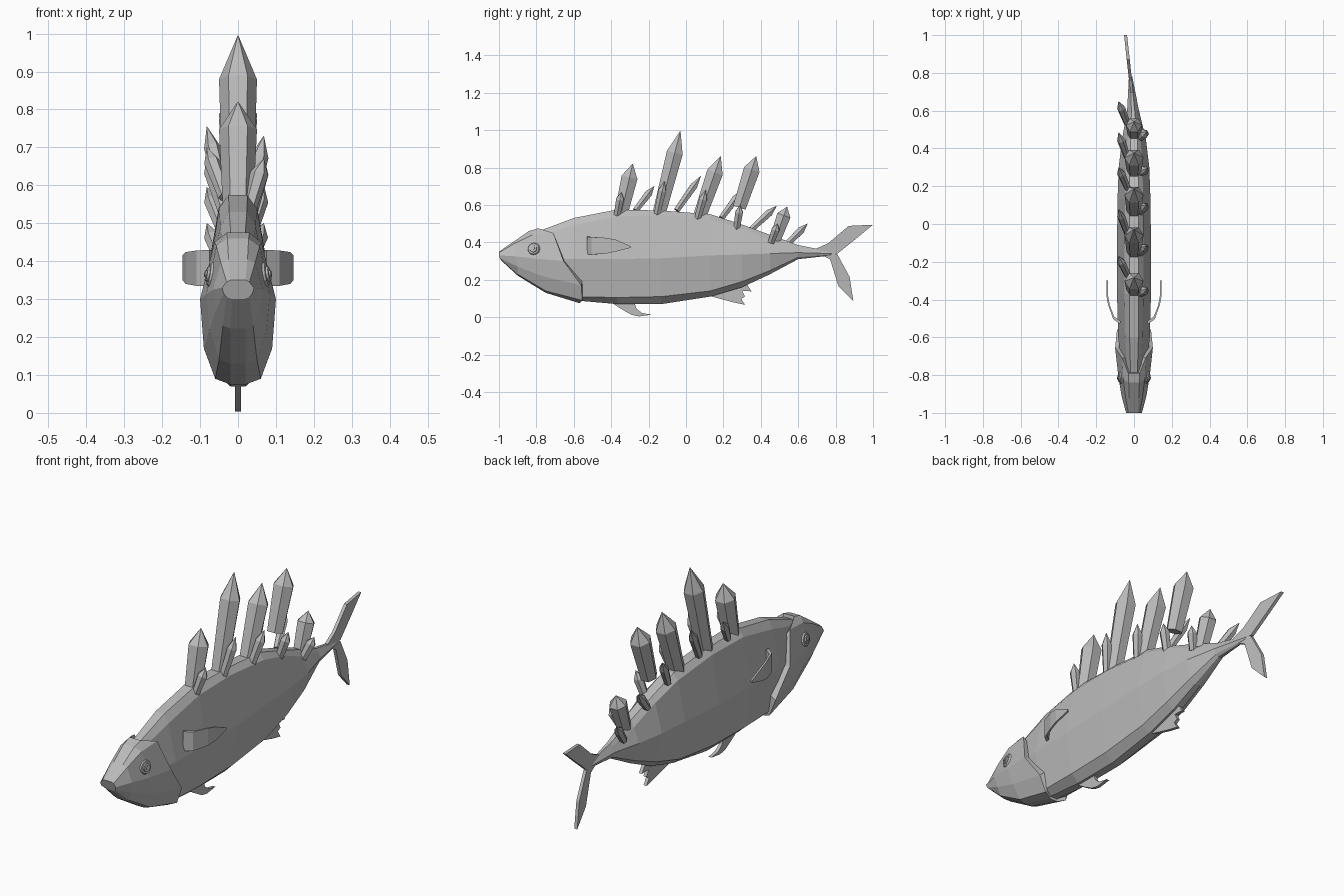
import bpy, bmesh, math
from mathutils import Vector

if "Cube" in bpy.data.objects:
    bpy.data.objects.remove(bpy.data.objects["Cube"])

grey = bpy.data.materials.new("plain_grey")
grey.use_nodes = True
colour = (0.5, 0.5, 0.5, 1)
grey.diffuse_color = colour
grey.node_tree.nodes["Principled BSDF"].inputs["Base Color"].default_value = colour


def finish(name, bm):
    bmesh.ops.recalc_face_normals(bm, faces=bm.faces)
    mesh = bpy.data.meshes.new(name)
    bm.to_mesh(mesh)
    bm.free()
    mesh.materials.append(grey)
    obj = bpy.data.objects.new(name, mesh)
    bpy.context.collection.objects.link(obj)
    return obj


def loft(name, rings):
    """Skin a list of closed rings and cap both ends."""
    bm = bmesh.new()
    loops = [[bm.verts.new(p) for p in ring] for ring in rings]
    n = len(loops[0])
    for a, b in zip(loops, loops[1:]):
        for i in range(n):
            j = (i + 1) % n
            bm.faces.new((a[i], a[j], b[j], b[i]))
    bm.faces.new(loops[0])
    bm.faces.new(loops[-1])
    return finish(name, bm)


def both_sides(half, centre=0):
    """Close a half section, listed from top to bottom, by mirroring it."""
    right = [(centre + x, y, z) for x, y, z in half]
    left = [(centre - x, y, z) for x, y, z in reversed(half)]
    return right + left


def plate(name, outline, thickness, bend=lambda y: 0):
    """Thin fin in the y-z plane."""
    sides = [[(bend(y) + s * thickness / 2, y, z) for y, z in outline] for s in (-1, 1)]
    return loft(name, sides)


# Body: y, centre x, width scale, then heights from back to belly
half_widths = (0.025, 0.05, 0.09, 0.06, 0.02)
stations = [
    (-.8, 0, .7, .455, .43, .32, .2, .17),
    (-.6, 0, .93, .53, .49, .31, .11, .09),
    (-.37, 0, 1, .575, .54, .31, .105, .07),
    (-.13, 0, 1, .57, .545, .315, .11, .07),
    (.13, 0, .97, .55, .52, .33, .14, .11),
    (.3, 0, .9, .495, .475, .335, .19, .16),
    (.45, 0, .7, .44, .41, .34, .25, .23),
    (.6, -.005, .35, .385, .37, .345, .32, .31),
    (.78, -.018, .1, .35, .345, .34, .335, .33),
]
loft("body", [both_sides([(w * s, y, z) for w, z in zip(half_widths, heights)], cx)
              for y, cx, s, *heights in stations])

# Head: each half section runs from the crown to the throat; the last is the gill edge
gill = [(.03, -.79, .475), (.062, -.71, .45), (.1, -.655, .3),
        (.09, -.56, .17), (.06, -.555, .09), (.02, -.57, .075)]
head_sections = [
    [(.02, -1, .35), (.03, -1, .345), (.042, -1, .33),
     (.038, -.995, .315), (.03, -.985, .305), (.015, -.985, .3)],
    [(.025, -.92, .405), (.045, -.915, .395), (.066, -.91, .325),
     (.058, -.9, .27), (.04, -.9, .23), (.02, -.9, .222)],
    [(.028, -.84, .46), (.057, -.82, .44), (.084, -.8, .312),
     (.075, -.77, .22), (.05, -.75, .14), (.02, -.75, .13)],
    gill,
    [(x * .75, y + .005, .3 + (z - .3) * .85) for x, y, z in gill],
]
head = loft("head", [both_sides(half) for half in head_sections])

# Eyes: a stepped disc lying on each cheek
bpy.context.view_layer.update()
for side, label in ((1, "left"), (-1, "right")):
    hit, spot, normal, _ = head.closest_point_on_mesh(Vector((side * .1, -.82, .37)))
    turn = normal.to_track_quat('Z', 'Y').to_matrix().to_4x4()
    bm = bmesh.new()
    for radius, depth in ((.034, .008), (.022, .016), (.01, .022)):
        made = bmesh.ops.create_cone(bm, cap_ends=True, segments=12, radius1=radius,
                                     radius2=radius * .85, depth=depth)
        bmesh.ops.transform(bm, matrix=turn, verts=made["verts"])
        bmesh.ops.translate(bm, vec=spot + normal * depth / 4, verts=made["verts"])
    finish(label + "_eye", bm)

# Pectoral fins: a blade that bends outward and then backward
blade = [(.07, -.515, .335, .43), (.105, -.49, .335, .428), (.128, -.43, .34, .424),
         (.137, -.38, .35, .415), (.137, -.3, .37, .38)]
for side, label in ((1, "left"), (-1, "right")):
    rings = []
    for x, y, low, high in blade:
        out = .012 if y > -.46 else .006
        back = .003 if y > -.46 else -.014
        rings.append([(side * x, y, low), (side * x, y, high),
                      (side * (x + out * .8), y + back, high),
                      (side * (x + out * .8), y + back, low)])
    loft(label + "_pectoral_fin", rings)

# Belly fins
plate("pelvic_fin", [(-.41, .085), (-.34, .04), (-.29, .012), (-.25, .004), (-.185, .013),
                     (-.235, .022), (-.265, .045), (-.28, .09)], .016)
plate("anal_fin", [(.08, .14), (.13, .112), (.25, .08), (.315, .066), (.295, .098),
                   (.315, .11), (.3, .14), (.35, .138), (.31, .2)], .016)


# Tail: two lobes following the sideways bend of the spine
def sway(y):
    return -.014 - (y - .72) * .11


plate("upper_tail_lobe", [(.66, .35), (.76, .395), (.87, .488), (1, .494),
                          (.91, .42), (.81, .34), (.7, .335)], .016, sway)
plate("lower_tail_lobe", [(.68, .352), (.77, .35), (.81, .335), (.875, .215),
                          (.895, .085), (.815, .165), (.77, .31)], .016, sway)


def crystal(name, base, tip, radius, shoulder):
    """Six-sided prism with a pointed end, leaning from base to tip."""
    base, tip = Vector(base), Vector(tip)
    axis = tip - base
    across = Vector((1, 0, 0))
    across = (across - axis * across.dot(axis) / axis.length_squared).normalized()
    other = axis.normalized().cross(across)
    rings = []
    for t, r in ((0, .8), (shoulder, 1), (1, .02)):
        rings.append([base + axis * t + (across * math.cos(a) + other * math.sin(a)) * radius * r
                      for a in (k * math.pi / 3 for k in range(6))])
    loft(name, rings)


# Large crystals along the back: base y, base z, tip y, tip z, radius
large = [(-.35, .54, -.285, .82, .05), (-.145, .55, -.03, .995, .05),
         (.07, .53, .185, .86, .05), (.285, .585, .375, .86, .05),
         (.475, .41, .54, .59, .043)]
for i, (y, z, ty, tz, r) in enumerate(large):
    crystal(f"large_crystal_{i + 1}", (0, y, z), (0, ty, tz), r, .74)

# Small crystals on the left lean outward, those on the right sweep backward
left_small = [(-.37, .54, -.345, .67), (-.155, .55, -.115, .73),
              (.06, .52, .105, .68), (.27, .47, .29, .6), (.455, .4, .49, .5)]
right_small = [(-.27, .57, -.17, .7), (-.05, .57, .08, .755),
               (.19, .53, .3, .68), (.35, .47, .485, .595), (.53, .38, .65, .5)]
for i, (y, z, ty, tz) in enumerate(left_small):
    crystal(f"left_small_crystal_{i + 1}", (.03, y, z), (.068, ty, tz), .024, .7)
for i, (y, z, ty, tz) in enumerate(right_small):
    crystal(f"right_small_crystal_{i + 1}", (-.035, y, z), (-.082, ty, tz), .022, .7)
